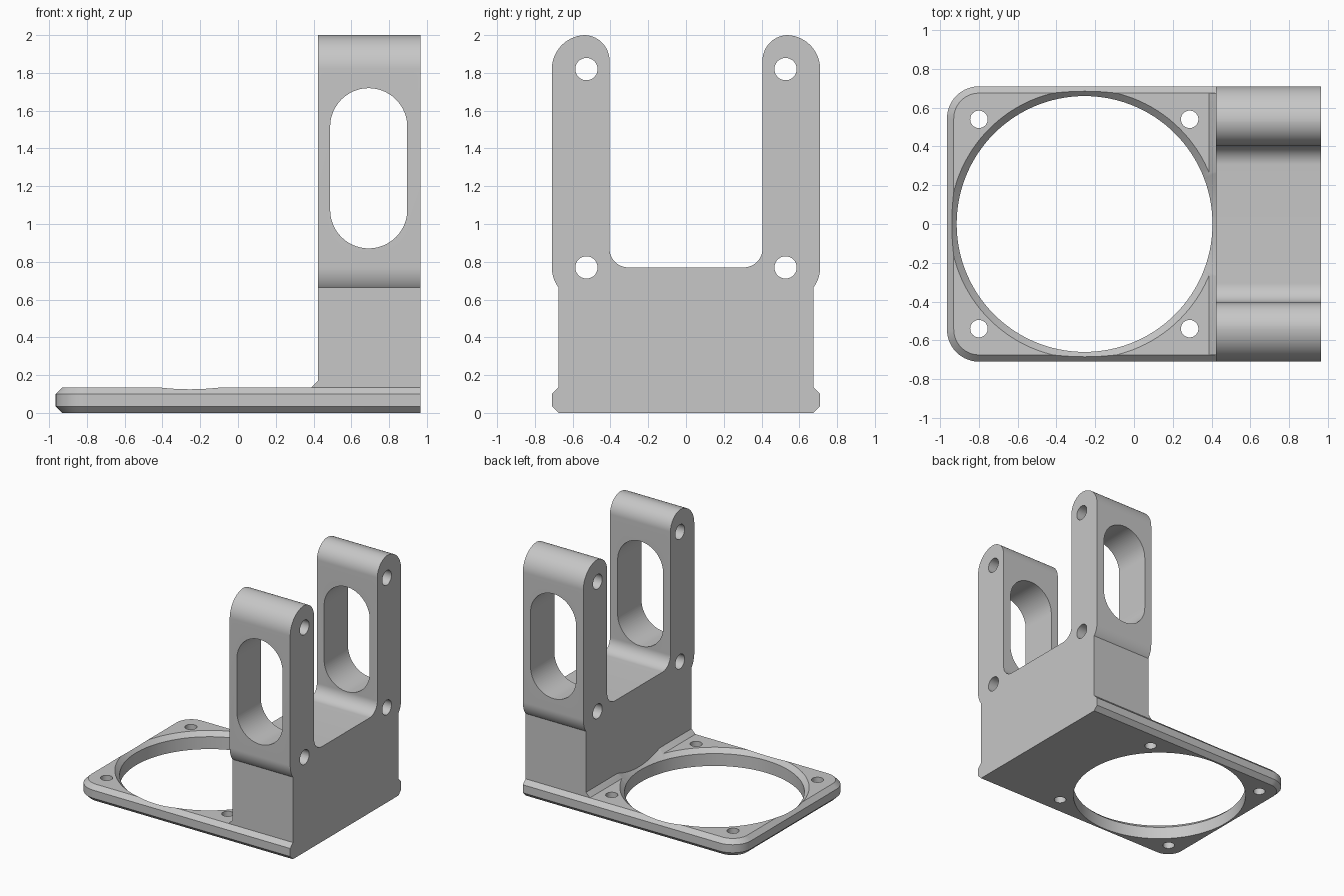
import bpy, bmesh
from math import sin, cos, pi, radians

cube = bpy.data.objects.get("Cube")
if cube:
    bpy.data.objects.remove(cube, do_unlink=True)

grey = bpy.data.materials.new("light grey")
grey.use_nodes = True
colour = (0.57, 0.57, 0.57, 1)
grey.diffuse_color = colour
grey.node_tree.nodes["Principled BSDF"].inputs["Base Color"].default_value = colour


def arc(cx, cy, r, start, end, n=20):
    angles = [radians(start + (end - start) * i / n) for i in range(n + 1)]
    return [(cx + r * cos(a), cy + r * sin(a)) for a in angles]


def circle(cx, cy, r, n=40):
    return arc(cx, cy, r, 0, 360, n)[:-1]


def loft(name, rings):
    """Closed, triangulated solid through a stack of matching rings."""
    bm = bmesh.new()
    loops = [[bm.verts.new(p) for p in ring] for ring in rings]
    n = len(loops[0])
    for low, high in zip(loops, loops[1:]):
        for i in range(n):
            j = (i + 1) % n
            bm.faces.new((low[i], low[j], high[j], high[i]))
    bm.faces.new(loops[0][::-1])
    bm.faces.new(loops[-1])
    bm.normal_update()
    bmesh.ops.triangulate(bm, faces=bm.faces)
    if bm.calc_volume(signed=True) < 0:
        bmesh.ops.reverse_faces(bm, faces=bm.faces)
    mesh = bpy.data.meshes.new(name)
    bm.to_mesh(mesh)
    bm.free()
    mesh.materials.append(grey)
    obj = bpy.data.objects.new(name, mesh)
    bpy.context.collection.objects.link(obj)
    return obj


def prism_x(name, outline, x0, x1):
    return loft(name, [[(x, y, z) for y, z in outline] for x in (x0, x1)])


def prism_y(name, outline, y0, y1):
    return loft(name, [[(x, y, z) for x, z in outline] for y in (y0, y1)])


def activate(obj):
    bpy.ops.object.select_all(action='DESELECT')
    bpy.context.view_layer.objects.active = obj
    obj.select_set(True)


def combine(target, other, operation):
    """Apply a boolean and remove the helper."""
    other.hide_render = True
    mod = target.modifiers.new(operation, 'BOOLEAN')
    mod.operation = operation
    mod.solver = 'MANIFOLD'
    mod.object = other
    activate(target)
    bpy.ops.object.modifier_apply(modifier=mod.name)
    bpy.data.objects.remove(other, do_unlink=True)


END, FACE, HALF, CH, THICK = 0.965, 0.423, 0.71, 0.035, 0.135
ARM_Y = 0.527


# Base plate: chamfered on three sides, flush at the bracket end
def plate_ring(z, inset):
    r = 0.165
    cx, cy = -END + r, HALF - r
    far = arc(cx, cy, r - inset, 90, 180)
    near = arc(cx, -cy, r - inset, 180, 270)
    outline = far + near + [(END, -HALF + inset), (END, HALF - inset)]
    return [(x, y, z) for x, y in outline]


bracket = loft("fan_mount_bracket", [
    plate_ring(0, CH), plate_ring(CH, 0),
    plate_ring(THICK - CH, 0), plate_ring(THICK, CH)])

# Small sloped fillet where the upright meets the plate
wedge = [(FACE - 0.07, 0.1), (FACE + 0.03, 0.1),
         (FACE + 0.03, THICK + CH), (FACE, THICK + CH)]
combine(bracket, prism_y("corner_wedge", wedge, -0.675, 0.675), 'UNION')

# Large opening: straight bore with a flared rim that also trims the fillet
opening = loft("opening_cutter", [
    [(x, y, z) for x, y in circle(-0.255, 0, r, 120)]
    for z, r in ((-0.1, 0.66), (0.1, 0.66), (0.2, 0.76))])
combine(bracket, opening, 'DIFFERENCE')

# Upright block, then two round-topped arms standing on it
half_block = [(0.675, 0.06), (0.675, 0.664)] + arc(0.53, 0.77, 0.18, -34, 0, 10)
block = half_block + [(-y, z) for y, z in reversed(half_block)]
combine(bracket, prism_x("upright_block", block, FACE, END), 'UNION')
for side in (-1, 1):
    arm = [(0.405, 0.7), (0.6, 0.7), (HALF, 0.77)]
    arm += arc(0.53, 1.82, 0.18, 0, 90, 24) + arc(0.54, 1.865, 0.135, 90, 180, 24)
    outline = [(side * y, z) for y, z in arm]
    combine(bracket, prism_x("arm", outline, FACE, END), 'UNION')
    # Concave fillet at the inner foot of each arm
    foot = arc(0.305, 0.87, 0.1, -90, 0) + [(0.45, 0.87), (0.45, 0.72), (0.305, 0.72)]
    outline = [(side * y, z) for y, z in foot]
    combine(bracket, prism_x("arm_foot", outline, FACE, END), 'UNION')

for side in (-1, 1):
    # Plate screw holes
    for x in (-0.8, 0.287):
        hole = loft("screw_cutter", [[(a, b, z) for a, b in circle(x, side * 0.54, 0.045)]
                                     for z in (-0.1, 0.3)])
        combine(bracket, hole, 'DIFFERENCE')
    # Screw holes running through the arms
    for z in (0.77, 1.82):
        hole = prism_x("arm_hole_cutter", circle(side * ARM_Y, z, 0.059), 0.3, 1.1)
        combine(bracket, hole, 'DIFFERENCE')
    # Long rounded window in each arm
    window = arc(0.692, 1.515, 0.204, 0, 180, 40) + arc(0.692, 1.075, 0.204, 180, 360, 40)
    slot = prism_y("window_cutter", window, side * 0.35, side * 0.8)
    combine(bracket, slot, 'DIFFERENCE')

activate(bracket)
bpy.ops.object.shade_smooth_by_angle(angle=radians(25))
